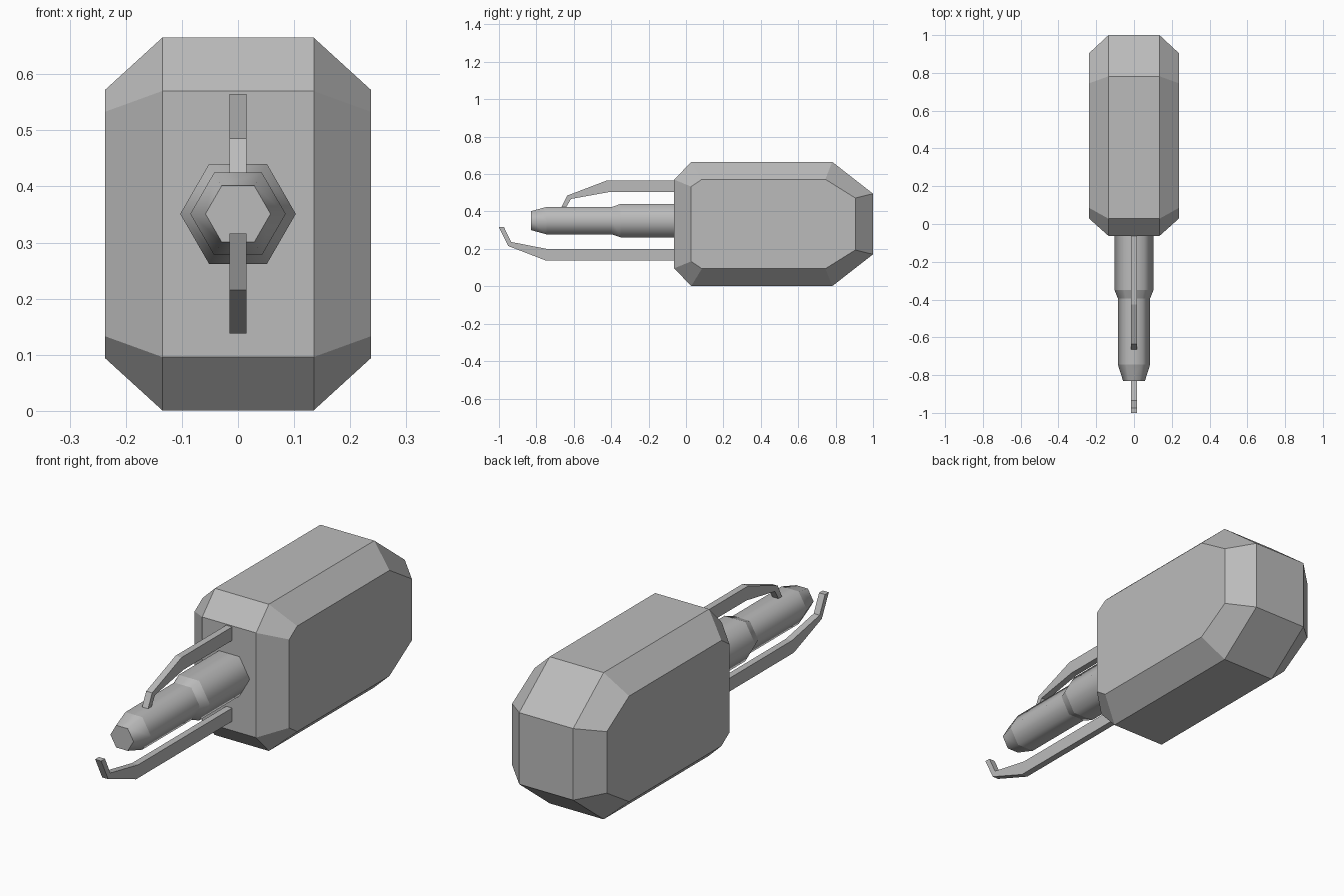
import bpy, bmesh, math

cube = bpy.data.objects.get("Cube")
if cube:
    bpy.data.objects.remove(cube, do_unlink=True)

GREY = bpy.data.materials.new("plain_grey")
GREY.use_nodes = True
colour = (0.5, 0.5, 0.5, 1)
GREY.diffuse_color = colour
GREY.node_tree.nodes["Principled BSDF"].inputs["Base Color"].default_value = colour


def loft(name, rings, smooth=False):
    """Skin a list of equal rings of points and cap both ends."""
    bm = bmesh.new()
    loops = [[bm.verts.new(p) for p in ring] for ring in rings]
    n = len(loops[0])
    for a, b in zip(loops, loops[1:]):
        for i in range(n):
            j = (i + 1) % n
            bm.faces.new((a[i], a[j], b[j], b[i])).smooth = smooth
    bm.faces.new(loops[0])
    bm.faces.new(loops[-1])
    # Keep the rings crisp, while the long edges stay soft
    for loop in loops:
        for i in range(n):
            bm.edges.get((loop[i], loop[(i + 1) % n])).smooth = False
    bmesh.ops.recalc_face_normals(bm, faces=bm.faces)
    mesh = bpy.data.meshes.new(name)
    bm.to_mesh(mesh)
    bm.free()
    mesh.materials.append(GREY)
    obj = bpy.data.objects.new(name, mesh)
    bpy.context.collection.objects.link(obj)
    return obj


def section(x, profile):
    """Place a side profile (y, z) at the given x."""
    return [(x, y, z) for y, z in profile]


# Chamfered housing: wide middle profile and smaller side panels
MID_Z = 0.333
middle = [(-0.063, 0.57), (0.028, 0.665), (0.782, 0.665), (1.0, 0.495)]
panel = [(0.028, 0.533), (0.085, 0.572), (0.745, 0.572), (0.905, 0.472)]


def mirrored(half):
    return half + [(y, 2 * MID_Z - z) for y, z in reversed(half)]


middle, panel = mirrored(middle), mirrored(panel)
loft("housing", [section(-0.237, panel), section(-0.135, middle),
                 section(0.135, middle), section(0.237, panel)])

# Stepped six-sided barrel
steps = [(-0.06, 0.103), (-0.35, 0.103), (-0.395, 0.085), (-0.745, 0.085), (-0.83, 0.058)]
angles = [math.radians(60 * i) for i in range(6)]
loft("barrel", [[(r * math.cos(a), y, 0.351 + r * math.sin(a)) for a in angles]
                for y, r in steps], smooth=True)

# Bent prongs above and below the barrel
upper = [(-0.06, 0.565), (-0.425, 0.565), (-0.635, 0.485), (-0.665, 0.424),
         (-0.64, 0.424), (-0.615, 0.467), (-0.41, 0.504), (-0.06, 0.504)]
lower = [(-0.06, 0.138), (-0.75, 0.138), (-0.95, 0.215), (-1.0, 0.316),
         (-0.973, 0.316), (-0.935, 0.237), (-0.735, 0.198), (-0.06, 0.198)]
for name, profile in (("upper_prong", upper), ("lower_prong", lower)):
    loft(name, [section(-0.015, profile), section(0.015, profile)])
